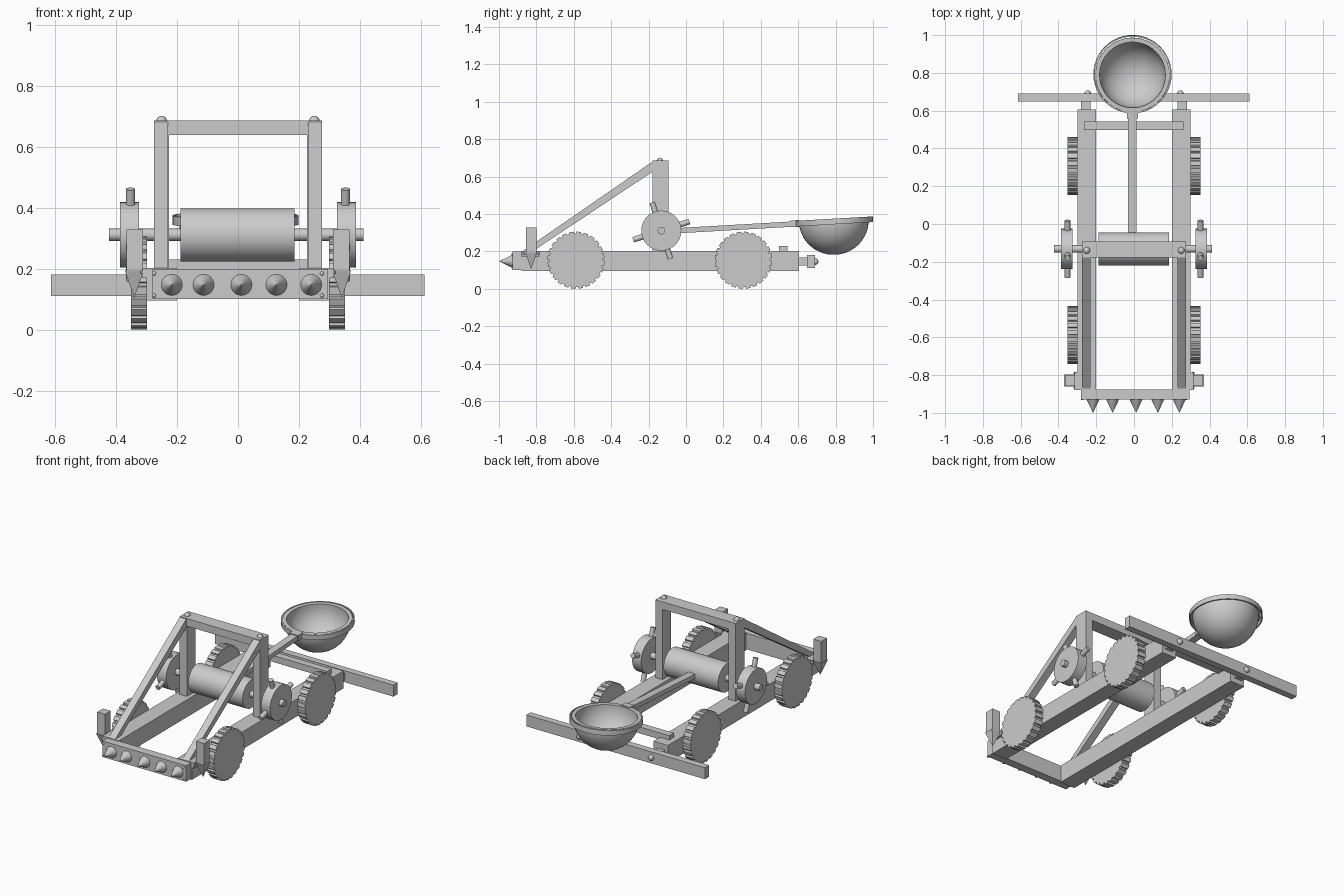
import bpy, bmesh
from math import pi, sin, cos, radians, atan2
from mathutils import Vector, Matrix

if "Cube" in bpy.data.objects:
    bpy.data.objects.remove(bpy.data.objects["Cube"])


def finish(name, bm, matrix=None, smooth=False):
    bmesh.ops.recalc_face_normals(bm, faces=bm.faces)
    me = bpy.data.meshes.new(name)
    bm.to_mesh(me)
    bm.free()
    ob = bpy.data.objects.new(name, me)
    bpy.context.collection.objects.link(ob)
    if matrix:
        ob.matrix_world = matrix
    if smooth:
        bpy.ops.object.select_all(action='DESELECT')
        ob.select_set(True)
        bpy.context.view_layer.objects.active = ob
        bpy.ops.object.shade_smooth_by_angle(angle=radians(35))
    return ob


def box(name, x, y, z):
    # box from (min, max) ranges
    bm = bmesh.new()
    bmesh.ops.create_cube(bm, size=1)
    size = [b - a for a, b in (x, y, z)]
    bmesh.ops.scale(bm, vec=size, verts=bm.verts)
    return finish(name, bm, Matrix.Translation([(a + b) / 2 for a, b in (x, y, z)]))


def rod(name, a, b, r1, r2=None, sides=32, smooth=True):
    # cylinder or cone between two points
    a, b = Vector(a), Vector(b)
    bm = bmesh.new()
    bmesh.ops.create_cone(bm, cap_ends=True, segments=sides, radius1=r1,
                          radius2=r1 if r2 is None else r2, depth=(b - a).length)
    q = (b - a).to_track_quat('Z', 'Y').to_matrix().to_4x4()
    return finish(name, bm, Matrix.Translation((a + b) / 2) @ q, smooth)


def knob(name, p, r):
    bm = bmesh.new()
    bmesh.ops.create_uvsphere(bm, u_segments=16, v_segments=10, radius=r)
    return finish(name, bm, Matrix.Translation(p), True)


def prism(name, pts, x0, x1):
    # (y, z) outline extruded along x
    bm = bmesh.new()
    f = bm.faces.new([bm.verts.new((x0, y, z)) for y, z in pts])
    ext = bmesh.ops.extrude_face_region(bm, geom=[f])['geom']
    bmesh.ops.translate(bm, vec=(x1 - x0, 0, 0),
                        verts=[v for v in ext if isinstance(v, bmesh.types.BMVert)])
    return finish(name, bm)


def lathe(name, pts, matrix, closed):
    # (radius, z) profile revolved round z
    bm = bmesh.new()
    vs = [bm.verts.new((r, 0, z)) for r, z in pts]
    es = [bm.edges.new(p) for p in zip(vs, vs[1:])]
    if closed:
        es.append(bm.edges.new((vs[-1], vs[0])))
    bmesh.ops.spin(bm, geom=vs + es, cent=(0, 0, 0), axis=(0, 0, 1),
                   angle=2 * pi, steps=48)
    bmesh.ops.remove_doubles(bm, verts=bm.verts, dist=1e-4)
    return finish(name, bm, matrix, True)


def toothed(cy, cz, r_in, r_out, n):
    pts = []
    for i in range(n):
        for f, r in ((0, r_in), (.25, r_in), (.32, r_out), (.93, r_out)):
            t = 2 * pi * (i + f) / n
            pts.append((cy + r * cos(t), cz + r * sin(t)))
    return pts


AY, AZ = -.132, .311  # winch axle position

for side, s in (("left", -1), ("right", 1)):
    def sx(a, b):
        return tuple(sorted((s * a, s * b)))
    # frame side
    box(f"{side}_rail", sx(.20, .30), (-.88, .605), (.095, .203))
    box(f"{side}_upright", sx(.226, .275), (-.178, -.093), (.20, .685))
    knob(f"{side}_upright_knob", (s * .25, -.14, .683), .018)
    prism(f"{side}_brace", [(-.875, .20), (-.82, .20), (-.15, .645), (-.15, .685), (-.172, .685)],
          s * .23, s * .275)
    # wheels
    for end, y in (("front", -.588), ("rear", .307)):
        prism(f"{side}_{end}_wheel", toothed(y, .153, .143, .153, 24), s * .299, s * .351)
    # winch hub with four handles
    rod(f"{side}_winch_hub", (s * .325, AY, AZ), (s * .387, AY, AZ), .107, sides=40)
    for k in range(4):
        t = radians(18 + 90 * k)
        d = Vector((0, cos(t), sin(t)))
        c = Vector((s * .352, AY, AZ))
        rod(f"{side}_winch_handle_{k}", c + d * .09, c + d * .158, .015, sides=16)
    # front corner stake with pointed tip and bracket
    box(f"{side}_stake", sx(.312, .366), (-.856, -.80), (.19, .328))
    bm = bmesh.new()
    bmesh.ops.create_cone(bm, cap_ends=True, segments=4, radius1=.044, radius2=0, depth=.09)
    finish(f"{side}_stake_tip", bm, Matrix.Translation((s * .34, -.828, .149))
           @ Matrix.Rotation(pi, 4, 'X') @ Matrix.Rotation(pi / 4, 4, 'Z'))
    box(f"{side}_stake_bracket", sx(.29, .315), (-.88, -.785), (.17, .203))
    for y in (-.868, -.79):
        knob(f"{side}_bracket_bolt", (s * .312, y, .188), .008)
    # rear board mount
    box(f"{side}_rear_mount", sx(.23, .28), (.60, .66), (.125, .168))
    knob(f"{side}_rear_knob", (s * .245, .69, .146), .018)
    for z in (.112, .184):
        knob(f"{side}_beam_rivet", (s * .275, -.926, z), .007)

# cross members
box("front_beam", (-.28, .295), (-.928, -.875), (.10, .199))
box("top_beam", (-.275, .275), (-.178, -.093), (.638, .685))
box("rear_crossbar", (-.265, .262), (.497, .542), (.19, .23))
box("rear_board", (-.613, .611), (.648, .69), (.11, .181))

# ram spikes
for i, x in enumerate((-.217, -.113, .011, .126, .24)):
    rod(f"ram_spike_{i}", (x, -.925, .147), (x, -.998, .147), .036, .001, 24)

# winch drum and axle
rod("winch_axle", (-.423, AY, AZ), (.412, AY, AZ), .02, sides=24)
rod("winch_drum", (-.188, AY, AZ), (.185, AY, AZ), .087, sides=48)

# throwing arm, tilted slightly upwards
CX = -.008
tilt = atan2(.036, .63)


def tilted_beam(name, y0, z0, y1, z1, w, h):
    bm = bmesh.new()
    bmesh.ops.create_cube(bm, size=1)
    a, b = Vector((CX, y0, z0)), Vector((CX, y1, z1))
    bmesh.ops.scale(bm, vec=(w, (b - a).length, h), verts=bm.verts)
    return finish(name, bm, Matrix.Translation((a + b) / 2) @ Matrix.Rotation(tilt, 4, 'X'))


tilted_beam("throwing_arm", -.09, .308, .60, .348, .045, .028)
tilted_beam("arm_socket", .56, .347, .605, .350, .06, .036)

# bowl with lip and loose hoop
place = Matrix.Translation((CX, .79, .363)) @ Matrix.Rotation(tilt, 4, 'X')
steps = [i * pi / 28 for i in range(15)]
outer = [(.186 * sin(t), -.181 * cos(t)) for t in steps]
inner = [(.174 * sin(t), -.168 * cos(t)) for t in reversed(steps)]
lip = [(.197, 0), (.197, .012), (.174, .012)]
lathe("bowl", outer + lip + inner, place, False)
hoop = Matrix.Translation((CX, .793, .361)) @ Matrix.Rotation(tilt, 4, 'X')
lathe("bowl_hoop", [(.200, -.016), (.207, -.016), (.207, .014), (.200, .014)], hoop, True)
